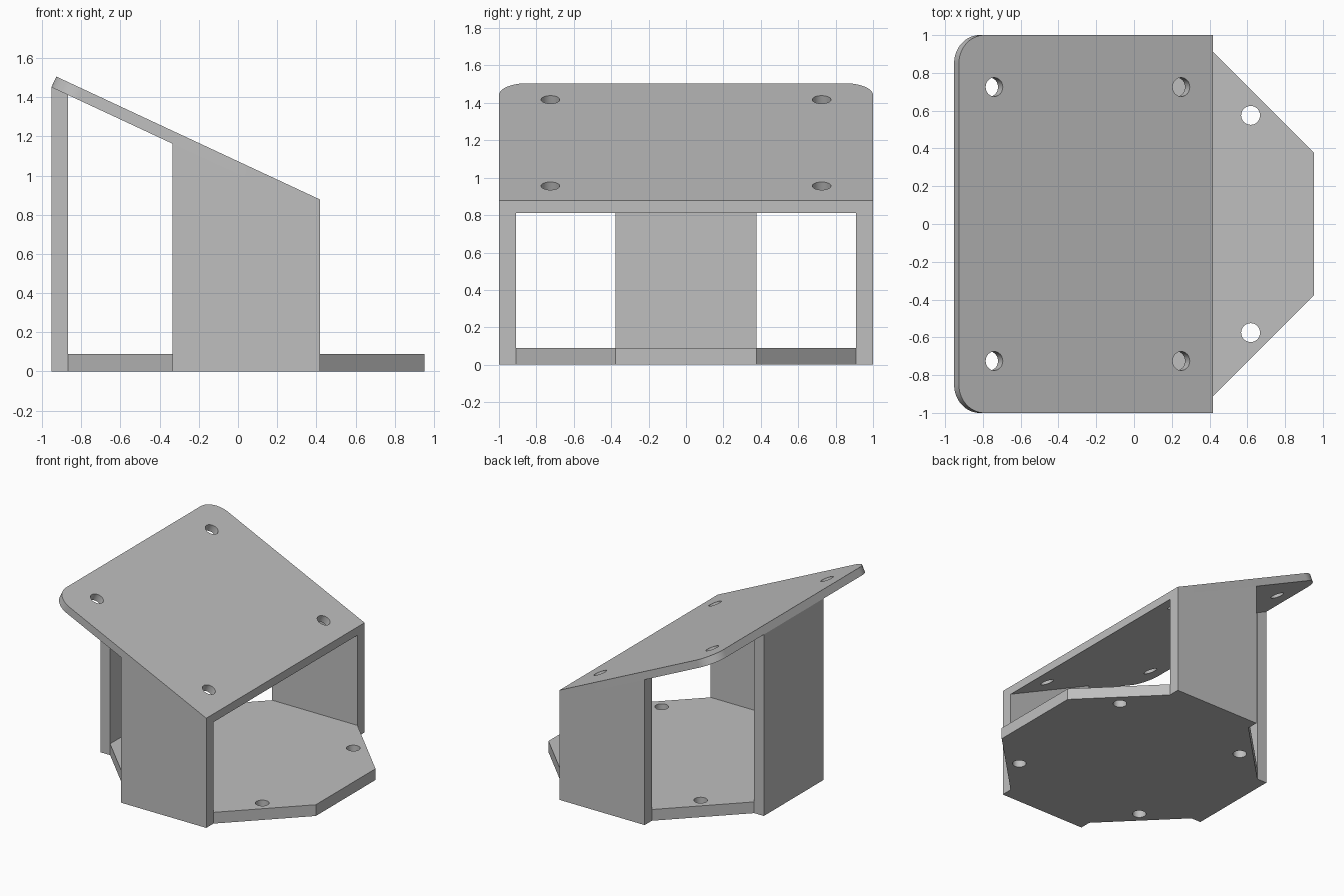
import bpy, bmesh
from math import radians, tan, sin, cos, pi
from mathutils import Matrix, Vector

cube = bpy.data.objects.get("Cube")
if cube:
    bpy.data.objects.remove(cube, do_unlink=True)

grey = bpy.data.materials.new("light_grey")
grey.use_nodes = True
COLOUR = (0.52, 0.52, 0.52, 1)
grey.diffuse_color = COLOUR
grey.node_tree.nodes["Principled BSDF"].inputs["Base Color"].default_value = COLOUR

# Main dimensions
R = 0.91                        # octagon apothem
CX = 0.0425                     # octagon centre in x
SIDE = R * tan(pi / 8)          # half an octagon side
BASE_T, WALL_T, TOP_T = 0.09, 0.085, 0.06
TILT = radians(25)
FRONT = CX + SIDE               # cut end of the sloped plate
FRONT_Z = 0.877
BACK = CX - R - WALL_T          # outer face of the back wall
HOLE_R = 0.05


def top_z(x):
    return FRONT_Z + (FRONT - x) * tan(TILT)


def under_z(x):
    return top_z(x) - TOP_T / cos(TILT)


def prism(name, points, direction, matrix=None, cut_x=None):
    """Extrude a closed outline along a direction."""
    bm = bmesh.new()
    face = bm.faces.new([bm.verts.new(p) for p in points])
    ext = bmesh.ops.extrude_face_region(bm, geom=[face], use_keep_orig=True)
    moved = [v for v in ext["geom"] if isinstance(v, bmesh.types.BMVert)]
    bmesh.ops.translate(bm, verts=moved, vec=direction)
    if matrix:
        bm.transform(matrix)
    if cut_x is not None:
        cut = bmesh.ops.bisect_plane(
            bm, geom=bm.verts[:] + bm.edges[:] + bm.faces[:],
            plane_co=(cut_x, 0, 0), plane_no=(1, 0, 0), clear_outer=True)
        edges = [e for e in cut["geom_cut"] if isinstance(e, bmesh.types.BMEdge)]
        bmesh.ops.holes_fill(bm, edges=edges)
    bmesh.ops.recalc_face_normals(bm, faces=bm.faces)
    mesh = bpy.data.meshes.new(name)
    bm.to_mesh(mesh)
    bm.free()
    mesh.materials.append(grey)
    obj = bpy.data.objects.new(name, mesh)
    bpy.context.collection.objects.link(obj)
    return obj


def activate(obj):
    bpy.ops.object.select_all(action='DESELECT')
    obj.select_set(True)
    bpy.context.view_layer.objects.active = obj


def drill(obj, centres, tilt=0):
    """Cut round screw holes, then smooth their walls."""
    bm = bmesh.new()
    for c in centres:
        m = Matrix.Translation(c) @ Matrix.Rotation(tilt, 4, 'Y')
        bmesh.ops.create_cone(bm, cap_ends=True, segments=32, radius1=HOLE_R,
                              radius2=HOLE_R, depth=0.4, matrix=m)
    mesh = bpy.data.meshes.new("hole_cutter")
    bm.to_mesh(mesh)
    bm.free()
    mesh.materials.append(grey)
    cutter = bpy.data.objects.new("hole_cutter", mesh)
    cutter.hide_render = True
    bpy.context.collection.objects.link(cutter)
    mod = obj.modifiers.new("holes", 'BOOLEAN')
    mod.operation = 'DIFFERENCE'
    mod.solver = 'EXACT'
    mod.object = cutter
    activate(obj)
    bpy.ops.object.modifier_apply(modifier=mod.name)
    bpy.data.objects.remove(cutter, do_unlink=True)
    bpy.ops.object.shade_smooth_by_angle(angle=radians(30))


# Octagonal base with a hole near each diagonal side
circum = R / cos(pi / 8)
octagon = [(CX + circum * cos(a), circum * sin(a), 0)
           for a in (pi / 8 + i * pi / 4 for i in range(8))]
base = prism("base_plate", octagon, (0, 0, BASE_T))
drill(base, [(CX + sx * 0.575, sy * 0.575, 0) for sx in (-1, 1) for sy in (-1, 1)])

# Side walls with sloped tops
x0, x1 = CX - SIDE, FRONT
for name, s in (("front_wall", -1), ("rear_wall", 1)):
    prism(name, [(x0, s * R, 0), (x1, s * R, 0),
                 (x1, s * R, under_z(x1)), (x0, s * R, under_z(x0))],
          (0, s * (1 - R), 0))

# Tall wall under the high end
xi = CX - R
prism("tall_wall", [(BACK, -SIDE, 0), (xi, -SIDE, 0),
                    (xi, -SIDE, under_z(xi)), (BACK, -SIDE, under_z(BACK))],
      (0, 2 * SIDE, 0))

# Sloped top plate, rounded at the high end and cut upright at the low end
CORNER = 0.15
arc = [i * pi / 32 for i in range(17)]
outline = [(CORNER - CORNER * sin(a), 1 - CORNER + CORNER * cos(a), 0) for a in arc]
outline += [(x, -y, z) for x, y, z in reversed(outline)]
outline += [(1.7, -1, 0), (1.7, 1, 0)]
high_x = BACK + TOP_T * sin(TILT)
place = Matrix.Translation((high_x, 0, top_z(high_x))) @ Matrix.Rotation(TILT, 4, 'Y')
top = prism("sloped_top", outline, (0, 0, -TOP_T), place, cut_x=FRONT)
drill(top, [Vector((x, y, top_z(x))) for x in (-0.74, 0.25) for y in (-0.725, 0.725)], TILT)
